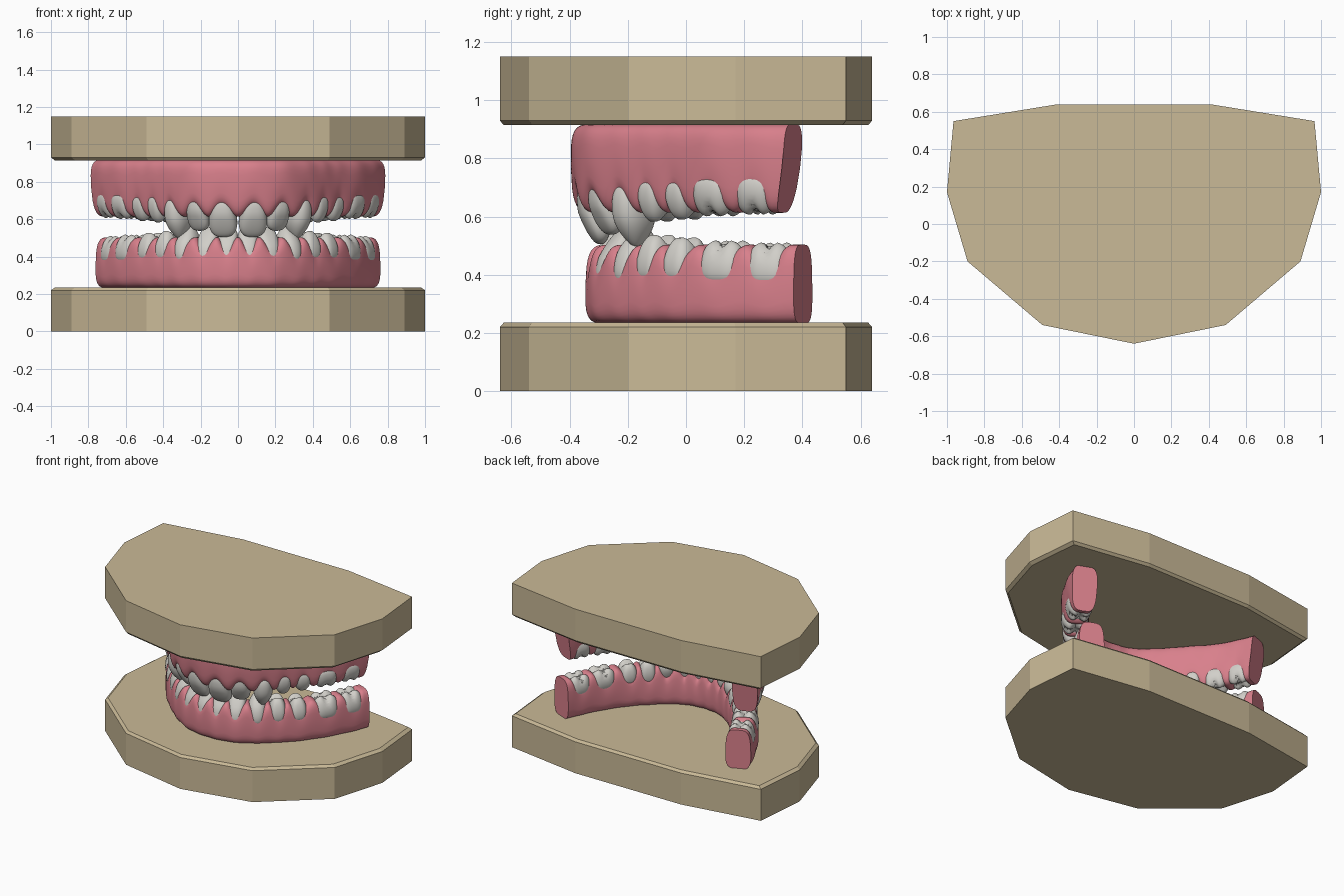
import bpy, bmesh, math
from mathutils import Vector

cube = bpy.data.objects.get("Cube")
if cube:
    bpy.data.objects.remove(cube, do_unlink=True)


def material(name, color):
    m = bpy.data.materials.new(name)
    m.use_nodes = True
    m.diffuse_color = (*color, 1)
    m.node_tree.nodes["Principled BSDF"].inputs["Base Color"].default_value = (*color, 1)
    return m


STONE = material("tan_stone", (0.59, 0.49, 0.31))
GUM = material("pink_gum", (0.69, 0.215, 0.26))
ENAMEL = material("ivory_enamel", (0.64, 0.625, 0.585))


def finish(bm, name, mat, smooth=True, mirror=True):
    bmesh.ops.recalc_face_normals(bm, faces=bm.faces[:])
    mesh = bpy.data.meshes.new(name)
    bm.to_mesh(mesh)
    bm.free()
    mesh.materials.append(mat)
    ob = bpy.data.objects.new(name, mesh)
    bpy.context.collection.objects.link(ob)
    if smooth:
        bpy.ops.object.select_all(action="DESELECT")
        ob.select_set(True)
        bpy.context.view_layer.objects.active = ob
        bpy.ops.object.shade_smooth_by_angle(angle=math.radians(50))
    if mirror:
        ob.modifiers.new("Mirror", "MIRROR")
    return ob


def loft(bm, rings, cap_start, cap_end):
    loops = [[bm.verts.new(p) for p in ring] for ring in rings]
    for a, b in zip(loops, loops[1:]):
        for i in range(len(a)):
            j = (i + 1) % len(a)
            bm.faces.new((a[i], a[j], b[j], b[i]))
    if cap_start:
        bm.faces.new(loops[0][::-1])
    if cap_end:
        bm.faces.new(loops[-1])


# Faceted stone plates with a chamfered inner rim
half = [(0.49, -0.54), (0.89, -0.2), (1, 0.17), (0.965, 0.55), (0.41, 0.64)]
outline = [(0, -0.64)] + half + [(-x, y) for x, y in reversed(half)]


def plate(name, levels):
    bm = bmesh.new()
    loft(bm, [[(x * s, y * s, z) for x, y in outline] for z, s in levels], True, True)
    finish(bm, name, STONE, smooth=False, mirror=False)


plate("lower_plate", [(0, 1), (0.22, 1), (0.236, 0.978)])
plate("upper_plate", [(1.15, 1), (0.93, 1), (0.914, 0.978)])


def power(v, e):
    return math.copysign(abs(v) ** e, v)


class Arch:
    """Smooth half arch through the tooth centres; tooth i sits at u = i."""

    def __init__(self, centres, end):
        p = [Vector(c) for c in centres] + [Vector(end)]
        flip = [Vector((-q.x, q.y)) for q in p[:2]]
        self.pts = [flip[1], flip[0]] + p + [p[-1] * 2 - p[-2]]

    def at(self, u):
        i = min(int(u + 2), len(self.pts) - 3)
        t = u + 2 - i
        a, b, c, d = self.pts[i - 1:i + 3]
        m, n = (c - a) / 2, (d - b) / 2
        k = b - c
        c3, c2 = 2 * k + m + n, -3 * k - 2 * m - n
        pos = ((c3 * t + c2) * t + m) * t + b
        tan = ((3 * c3 * t + 2 * c2) * t + m).normalized()
        return pos, tan, Vector((tan.y, -tan.x))


def gum(name, arch, base, up, height, width, lean):
    """Rounded ridge whose crest dips around each tooth."""
    steps, sides, last = 130, 32, 6
    rings = []
    for s in range(steps + 1):
        u = -0.5 + (last + 1.5) * s / steps
        pos, tan, out = arch.at(u)
        d = abs(u - round(u)) if u < last else (u - last) * 0.7
        dip = math.cos(math.pi * min(d, 0.5)) ** 2
        h = height - 0.06 * dip
        ring = []
        for k in range(sides):
            a = math.tau * k / sides
            v = (1 + power(math.sin(a), 0.5)) / 2
            w = width * power(math.cos(a), 0.5)
            w *= 1 - 0.14 * v ** 3 + 0.05 * dip * v * (1 - v)
            q = pos + out * w - tan * lean * v * v * max(0, u - last)
            if s == 0:
                q.x = 0
            ring.append((q.x, q.y, base + up * h * v))
        rings.append(ring)
    bm = bmesh.new()
    loft(bm, rings, False, True)
    finish(bm, name, GUM)


def tooth(name, arch, i, kind, length, depth, tall, tip, up, tilt):
    """Rounded crown shaped by its kind: blade, point, two cusps or four cusps."""
    pos, tan, out = arch.at(i)
    bm = bmesh.new()
    bmesh.ops.create_icosphere(bm, subdivisions=4, radius=1)
    e = {"incisor": 0.75, "canine": 0.9}.get(kind, 0.65)
    for v in bm.verts:
        x, y, z = (power(c, e) for c in v.co)
        top = max(z, 0)
        if kind == "incisor":
            y *= 1 - 0.5 * top
            x *= 1 + 0.12 * z
        elif kind == "canine":
            x *= 1 - 0.45 * top * top
            y *= 1 - 0.45 * top * top
        else:
            x *= 1 - 0.12 * top
            y *= 1 - 0.2 * top
            groove = math.exp(-(y / 0.28) ** 2)
            if kind == "molar":
                groove = max(groove, 0.9 * math.exp(-(x / 0.24) ** 2))
            else:
                groove = max(groove, 0.9 * min(1, x * x))
            z -= 0.4 * top * groove
        q = pos + tan * x * length + out * (y * depth - tilt * z * tall)
        v.co = (q.x, q.y, tip + up * (z - 1) * tall)
    finish(bm, name, ENAMEL)


NAMES = ["central_incisor", "side_incisor", "canine", "first_premolar",
         "second_premolar", "first_molar", "second_molar"]


def jaw(side, rows, end, base, up, height, width, lean, tilts):
    arch = Arch([r[0] for r in rows], end)
    gum(side + "_gum", arch, base, up, height, width, lean)
    for i, (label, row) in enumerate(zip(NAMES, rows)):
        tooth(side + "_" + label, arch, i, label.split("_")[-1], *row[1:],
              up, tilts[0] if i < 3 else tilts[1])


# Each row: centre, half length, half depth, half height, tip level
jaw("upper", [
    ((0.08, -0.308), 0.074, 0.062, 0.11, 0.505),
    ((0.21, -0.268), 0.06, 0.062, 0.1, 0.538),
    ((0.32, -0.18), 0.062, 0.078, 0.12, 0.495),
    ((0.405, -0.09), 0.053, 0.08, 0.085, 0.575),
    ((0.487, 0.005), 0.055, 0.08, 0.08, 0.583),
    ((0.585, 0.115), 0.078, 0.084, 0.08, 0.592),
    ((0.665, 0.255), 0.076, 0.082, 0.08, 0.598),
], (0.712, 0.37), 0.918, -1, 0.305, 0.084, 0.04, (0.12, 0.05))

jaw("lower", [
    ((0.054, -0.26), 0.052, 0.062, 0.1, 0.56),
    ((0.16, -0.235), 0.054, 0.064, 0.1, 0.56),
    ((0.27, -0.17), 0.06, 0.074, 0.105, 0.565),
    ((0.365, -0.09), 0.056, 0.08, 0.09, 0.545),
    ((0.455, 0.0), 0.058, 0.08, 0.085, 0.535),
    ((0.56, 0.145), 0.086, 0.085, 0.085, 0.527),
    ((0.642, 0.3), 0.082, 0.083, 0.085, 0.52),
], (0.685, 0.402), 0.232, 1, 0.272, 0.084, 0.0, (0.3, 0.08))
